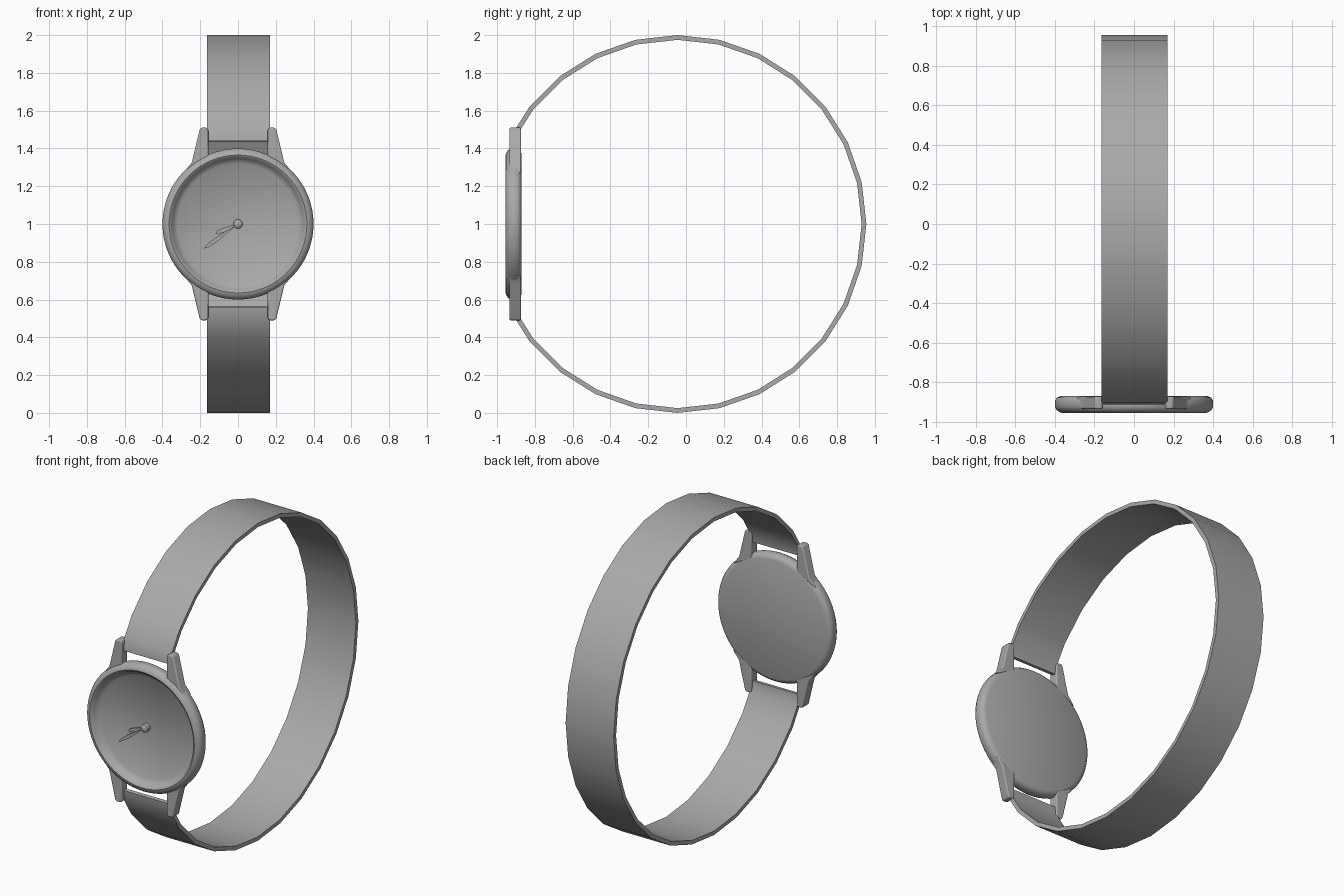
import bpy, bmesh, math
from mathutils import Vector

if "Cube" in bpy.data.objects:
    bpy.data.objects.remove(bpy.data.objects["Cube"])

grey = bpy.data.materials.new("plain grey")
grey.use_nodes = True
tone = (0.4, 0.4, 0.4, 1)
grey.diffuse_color = tone
grey.node_tree.nodes["Principled BSDF"].inputs["Base Color"].default_value = tone


def finish(bm, name, angle=40, bevel=0):
    """Turn a bmesh into a shaded object, optionally with rounded edges."""
    bmesh.ops.remove_doubles(bm, verts=bm.verts, dist=0.0001)
    bmesh.ops.recalc_face_normals(bm, faces=bm.faces)
    mesh = bpy.data.meshes.new(name)
    bm.to_mesh(mesh)
    bm.free()
    mesh.materials.append(grey)
    obj = bpy.data.objects.new(name, mesh)
    bpy.context.collection.objects.link(obj)
    bpy.ops.object.select_all(action="DESELECT")
    obj.select_set(True)
    bpy.context.view_layer.objects.active = obj
    bpy.ops.object.shade_smooth_by_angle(angle=math.radians(angle))
    if bevel:
        mod = obj.modifiers.new("round edges", "BEVEL")
        mod.width, mod.segments = bevel, 3
        mod.limit_method = "ANGLE"
    return obj


def lathe(name, profile, steps=64, angle=40):
    """Spin (radius, y) points about the watch face axis."""
    bm = bmesh.new()
    verts = [bm.verts.new((r, y, 1)) for r, y in profile]
    edges = [bm.edges.new(pair) for pair in zip(verts, verts[1:])]
    bmesh.ops.spin(bm, geom=verts + edges, cent=(0, 0, 1), axis=(0, 1, 0),
                   angle=math.tau, steps=steps)
    return finish(bm, name, angle)


def prism(name, outline, front, back, bevel=0):
    """Extrude an (x, z) outline along y."""
    bm = bmesh.new()
    face = bm.faces.new([bm.verts.new((x, front, z)) for x, z in outline])
    new = bmesh.ops.extrude_face_region(bm, geom=[face])["geom"]
    moved = [v for v in new if isinstance(v, bmesh.types.BMVert)]
    bmesh.ops.translate(bm, verts=moved, vec=(0, back - front, 0))
    return finish(bm, name, bevel=bevel)


# Round case with raised bezel and sunken dial
lathe("case", [(0, -0.87), (0.37, -0.87), (0.39, -0.878), (0.4, -0.893),
               (0.4, -0.925), (0.392, -0.941), (0.376, -0.952), (0.365, -0.955),
               (0.355, -0.95), (0.345, -0.93), (0.32, -0.911), (0, -0.905)])

# Four tapering lugs
lug = [(0.157, 0.335), (0.157, 0.5), (0.166, 0.51), (0.194, 0.51),
       (0.203, 0.5), (0.245, 0.325), (0.29, 0.27)]
for sx, side in ((1, "left"), (-1, "right")):
    for sz, end in ((1, "upper"), (-1, "lower")):
        prism(f"{end}_{side}_lug", [(x * sx, 1 + z * sz) for x, z in lug],
              -0.935, -0.873, 0.012)

# Strap: an open faceted band, tucked in between the lugs
centre_y, half_width, sides = -0.045, 0.167, 28
outer = [(-0.912, 1.44), (-0.905, 1.5)]
inner = [(-0.888, 1.437), (-0.882, 1.49)]
for i in range(-4, 19):
    a = math.tau * i / sides
    for path, r in ((outer, 1.0), (inner, 0.975)):
        path.append((centre_y + r * math.sin(a), 1 + r * math.cos(a)))
for path in (outer, inner):
    path += [(y, 2 - z) for y, z in path[1::-1]]
bm = bmesh.new()
rings = [[bm.verts.new((x + 0.003, *p)) for x, p in
          ((-half_width, o), (half_width, o), (half_width, n), (-half_width, n))]
         for o, n in zip(outer, inner)]
for a, b in zip(rings, rings[1:]):
    for k in range(4):
        m = (k + 1) % 4
        bm.faces.new((a[k], a[m], b[m], b[k]))
bm.faces.new(rings[0])
bm.faces.new(rings[-1])
finish(bm, "strap")

# Hands and their centre pin
for name, tip, width, front in (("minute_hand", (-0.18, -0.13), 0.011, -0.932),
                                ("hour_hand", (-0.12, -0.05), 0.012, -0.924)):
    d = Vector(tip)
    n = Vector((-d.y, d.x)).normalized() * width
    shape = [d * 0, d * 0.3 + n * 0.5, d * 0.65 + n, d * 0.9 + n * 0.7, d,
             d * 0.9 - n * 0.7, d * 0.65 - n, d * 0.3 - n * 0.5]
    prism(name, [(p.x, 1 + p.y) for p in shape], front, front + 0.008)
lathe("centre_pin", [(0, -0.9), (0.024, -0.9), (0.024, -0.934),
                     (0.016, -0.942), (0, -0.944)], 20)
